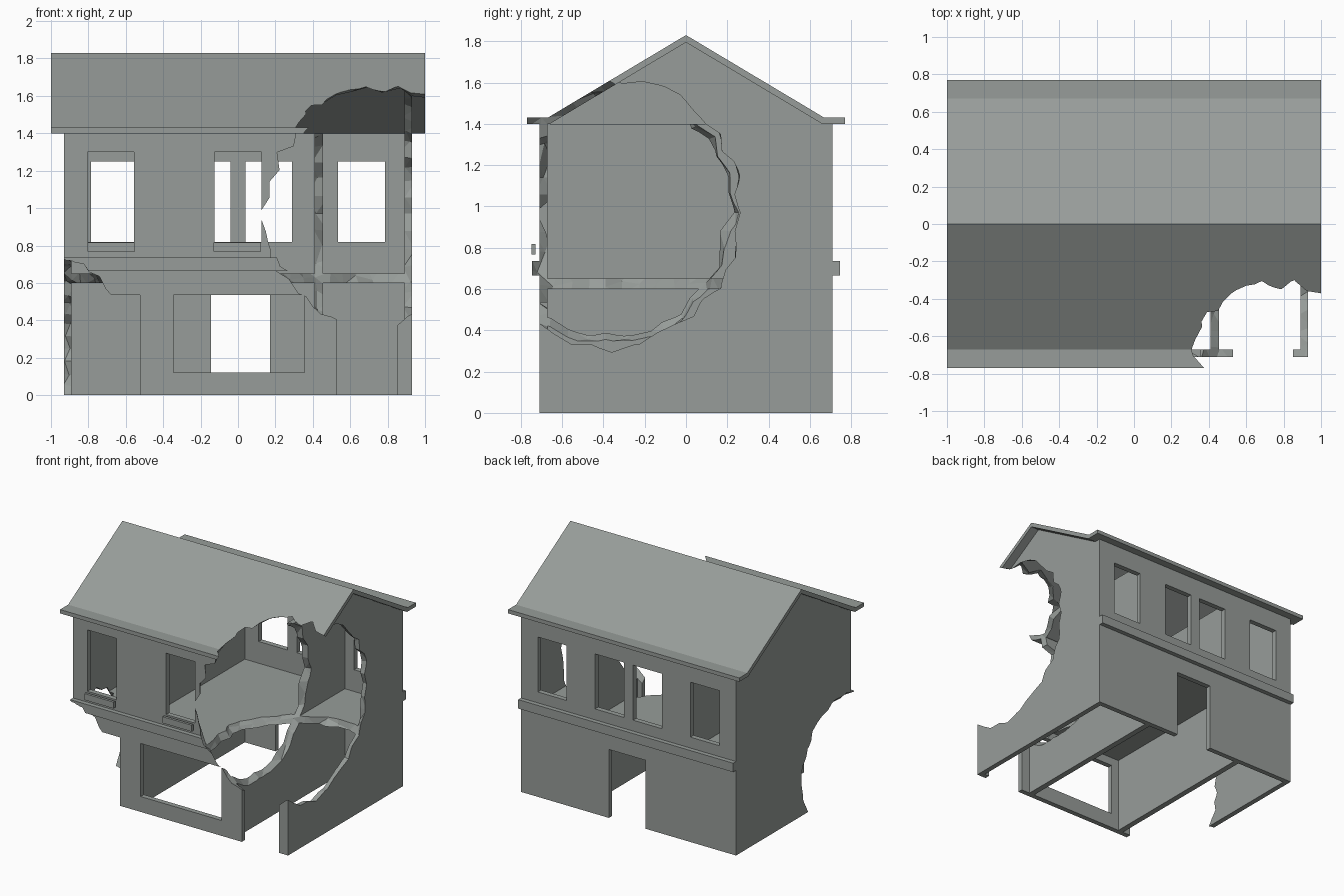
import bpy, bmesh, random
from mathutils import Vector

if "Cube" in bpy.data.objects:
    bpy.data.objects.remove(bpy.data.objects["Cube"])

random.seed(4)
stone = bpy.data.materials.new("grey_stone")
stone.diffuse_color = (0.31, 0.335, 0.32, 1)
stone.use_nodes = True
stone.node_tree.nodes["Principled BSDF"].inputs["Base Color"].default_value = stone.diffuse_color


def make(name, bm):
    bmesh.ops.recalc_face_normals(bm, faces=bm.faces)
    me = bpy.data.meshes.new(name)
    bm.to_mesh(me)
    bm.free()
    me.materials.append(stone)
    ob = bpy.data.objects.new(name, me)
    bpy.context.collection.objects.link(ob)
    return ob


def boxes(name, *ranges):
    # each range is x0, x1, y0, y1, z0, z1
    bm = bmesh.new()
    for x0, x1, y0, y1, z0, z1 in ranges:
        for v in bmesh.ops.create_cube(bm, size=1)["verts"]:
            v.co = Vector((x0 if v.co.x < 0 else x1,
                           y0 if v.co.y < 0 else y1,
                           z0 if v.co.z < 0 else z1))
    return make(name, bm)


def prism(name, profile, half):
    # y-z profile swept along x
    bm = bmesh.new()
    face = bm.faces.new([bm.verts.new((-half, y, z)) for y, z in profile])
    ext = bmesh.ops.extrude_face_region(bm, geom=[face])["geom"]
    for v in ext:
        if isinstance(v, bmesh.types.BMVert):
            v.co.x = half
    return make(name, bm)


def blast(name, centre, radii, noise):
    # jagged ball used to break walls away
    bm = bmesh.new()
    bmesh.ops.create_icosphere(bm, subdivisions=4, radius=1)
    for v in bm.verts:
        k = 1 + random.uniform(-noise, noise)
        v.co = Vector([c + r * k * p for c, r, p in zip(centre, radii, v.co)])
    return make(name, bm)


def cut(ob, *cutters):
    for c in cutters:
        m = ob.modifiers.new("cut", 'BOOLEAN')
        m.operation = 'DIFFERENCE'
        m.solver = 'EXACT'
        m.object = c
    dg = bpy.context.evaluated_depsgraph_get()
    me = bpy.data.meshes.new_from_object(ob.evaluated_get(dg))
    ob.modifiers.clear()
    ob.data = me


# cutters
big_hole = blast("big_hole", (0.74, -0.39, 0.97), (0.68, 0.68, 0.68), 0.045)
small_hole = blast("small_hole", (-0.95, -0.6, 0.25), (0.33, 0.5, 0.5), 0.05)
inside = boxes("inside", (-0.89, 0.89, -0.67, 0.67, -0.1, 2))
F, B = (-0.8, -0.6), (0.6, 0.8)
holes = [(x, x + 0.25, *F, 0.82, 1.30) for x in (-0.805, -0.125, 0.555)]
holes += [(x, x + 0.25, *B, 0.82, 1.25) for x in (-0.785, -0.29, 0.04, 0.535)]
holes += [(-0.85, -0.525, *F, -0.1, 0.535), (0.53, 0.85, *F, -0.1, 0.535),
          (-0.345, 0.355, *F, 0.12, 0.535), (-0.145, 0.17, *B, -0.1, 0.535)]
openings = boxes("openings", *holes)

# outer walls with gables
walls = prism("outer_walls", [(-0.71, 0), (-0.71, 1.4), (-0.66, 1.4), (0, 1.795),
                              (0.66, 1.4), (0.71, 1.4), (0.71, 0)], 0.93)
cut(walls, inside, openings, big_hole, small_hole)

# roof with flat eaves
roof = prism("roof", [(-0.77, 1.4), (-0.77, 1.43), (-0.67, 1.43), (0, 1.83),
                      (0.67, 1.43), (0.77, 1.43), (0.77, 1.4), (0.66, 1.4),
                      (0, 1.795), (-0.66, 1.4)], 1.0)
cut(roof, big_hole)

# upper floor slab
cut(boxes("upper_floor", (-0.89, 0.89, -0.67, 0.67, 0.60, 0.65)), big_hole, small_hole)

# partitions on both storeys
for side, x in (("left", -0.455), ("right", 0.41)):
    for level, z0, z1 in (("lower", 0, 0.6), ("upper", 0.65, 1.4)):
        p = boxes(f"{level}_{side}_partition", (x, x + 0.045, -0.67, 0.67, z0, z1))
        if side == "right":
            cut(p, big_hole)

# belt courses front and back
cut(boxes("front_belt", (-0.93, 0.93, -0.745, -0.71, 0.665, 0.735)), big_hole, small_hole)
boxes("back_belt", (-0.93, 0.93, 0.71, 0.745, 0.665, 0.735))

# window sills of the surviving front windows
for n, x in (("left", -0.805), ("middle", -0.13)):
    boxes(f"{n}_sill", (x, x + 0.253, -0.748, -0.728, 0.767, 0.817))

for c in (big_hole, small_hole, inside, openings):
    bpy.data.objects.remove(c)
